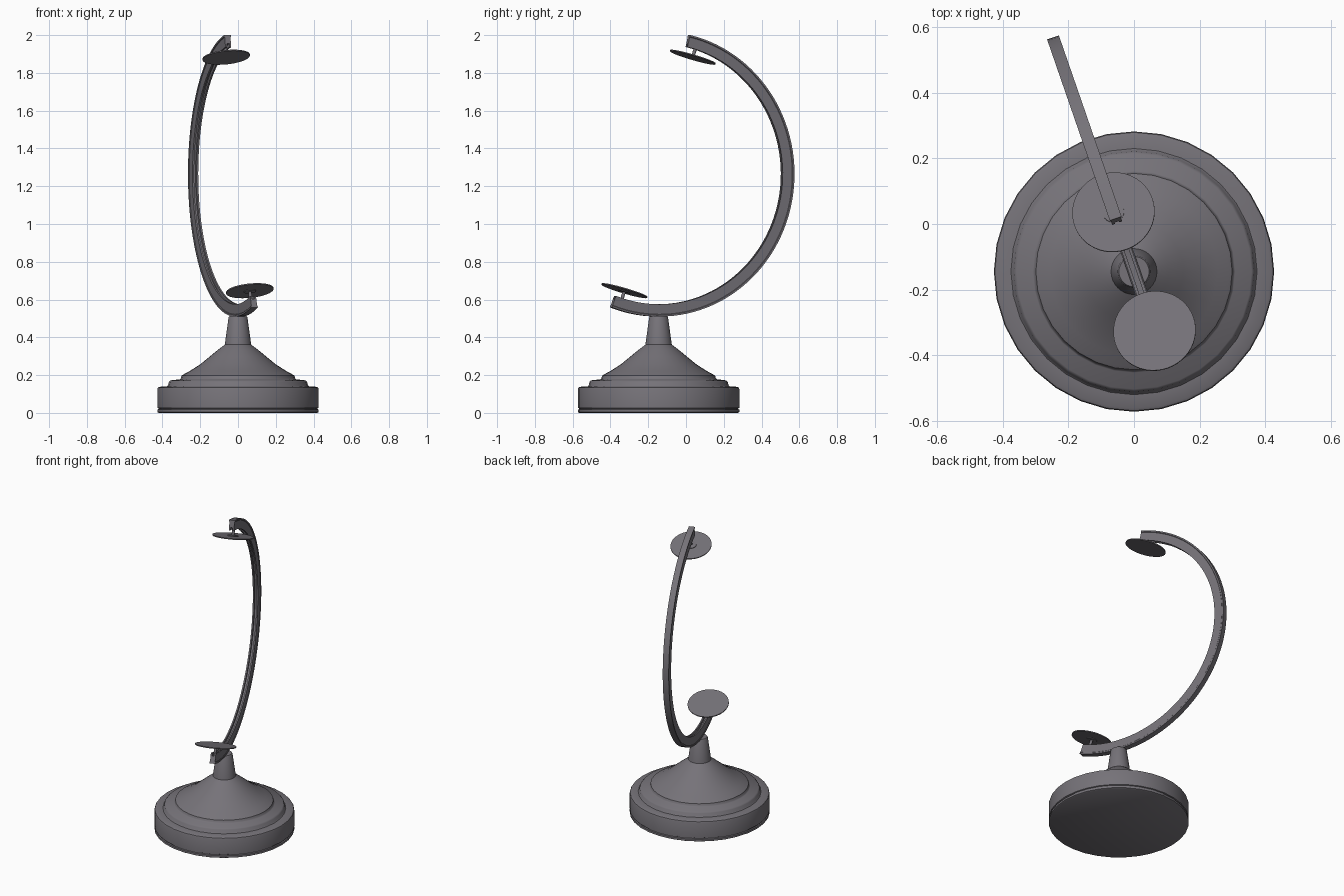
import bpy, bmesh, math
from mathutils import Vector, Matrix

if "Cube" in bpy.data.objects:
    bpy.data.objects.remove(bpy.data.objects["Cube"])

grey = bpy.data.materials.new("dark_grey_metal")
grey.diffuse_color = (0.18, 0.17, 0.19, 1)
grey.use_nodes = True
grey.node_tree.nodes["Principled BSDF"].inputs["Base Color"].default_value = grey.diffuse_color

AXIS_Y = -0.145                               # base axis
D = Vector((-0.327, 0.945, 0)).normalized()   # direction of the arm plane
N = Vector((D.y, -D.x, 0))                    # arm plane normal
C = Vector((0, AXIS_Y, 1.265))                # centre of the arc
UP = Vector((0, 0, 1))


def finish(name, bm, angle=35):
    bmesh.ops.recalc_face_normals(bm, faces=bm.faces)
    me = bpy.data.meshes.new(name)
    bm.to_mesh(me)
    bm.free()
    me.materials.append(grey)
    ob = bpy.data.objects.new(name, me)
    bpy.context.collection.objects.link(ob)
    bpy.ops.object.select_all(action='DESELECT')
    ob.select_set(True)
    bpy.context.view_layer.objects.active = ob
    bpy.ops.object.shade_smooth_by_angle(angle=math.radians(angle))
    return ob


def lathe(name, profile, matrix, n=32, angle=35):
    bm = bmesh.new()
    rings = [[bm.verts.new(matrix @ Vector((r * math.cos(2 * math.pi * i / n),
                                            r * math.sin(2 * math.pi * i / n), z)))
              for i in range(n)] for r, z in profile]
    for a, b in zip(rings, rings[1:]):
        for i in range(n):
            j = (i + 1) % n
            bm.faces.new((a[i], a[j], b[j], b[i]))
    bm.faces.new(rings[0])
    bm.faces.new(rings[-1])
    return finish(name, bm, angle)


# stepped base with flared neck
lathe("base", [(0.42, 0), (0.427, 0.004), (0.427, 0.017), (0.421, 0.02), (0.421, 0.024),
               (0.427, 0.027), (0.427, 0.127), (0.424, 0.134), (0.416, 0.138),
               (0.375, 0.141), (0.37, 0.146), (0.366, 0.164), (0.358, 0.172),
               (0.308, 0.178), (0.303, 0.183), (0.299, 0.197), (0.29, 0.203),
               (0.255, 0.222), (0.2, 0.257), (0.15, 0.298), (0.105, 0.335),
               (0.077, 0.356), (0.07, 0.361), (0.05, 0.505), (0.046, 0.512)],
      Matrix.Translation((0, AXIS_Y, 0)), 32, 40)

# curved arm: flanged section with a groove on the inner side (radius, width)
section = [(0.755, -0.019), (0.755, 0.019), (0.746, 0.019), (0.743, 0.016), (0.69, 0.016),
           (0.69, 0.007), (0.708, 0.007), (0.708, -0.007), (0.69, -0.007), (0.69, -0.016),
           (0.743, -0.016), (0.746, -0.019)]
bm = bmesh.new()
rings = []
STEPS = 64
for k in range(STEPS + 1):
    a = math.radians(13.1 + (180 + 20.7 - 13.1) * k / STEPS)
    radial = D * math.sin(a) + UP * math.cos(a)
    rings.append([bm.verts.new(C + radial * r + N * w) for r, w in section])
for a, b in zip(rings, rings[1:]):
    for i in range(len(section)):
        j = (i + 1) % len(section)
        bm.faces.new((a[i], a[j], b[j], b[i]))
bm.faces.new(rings[0])
bm.faces.new(rings[-1])
finish("curved_arm", bm)

# opposite holder discs and pins on the tilted axis
tilt = math.radians(17.2)
axis = D * math.sin(tilt) + UP * math.cos(tilt)
for side, sign in (("upper", 1), ("lower", -1)):
    m = Matrix.Translation(C) @ (axis * sign).to_track_quat('Z', 'Y').to_matrix().to_4x4()
    lathe(side + "_disc", [(0.126, 0.644), (0.126, 0.650)], m, 48)
    lathe(side + "_pin", [(0.033, 0.649), (0.033, 0.653), (0.009, 0.655), (0.009, 0.712)], m, 24)
